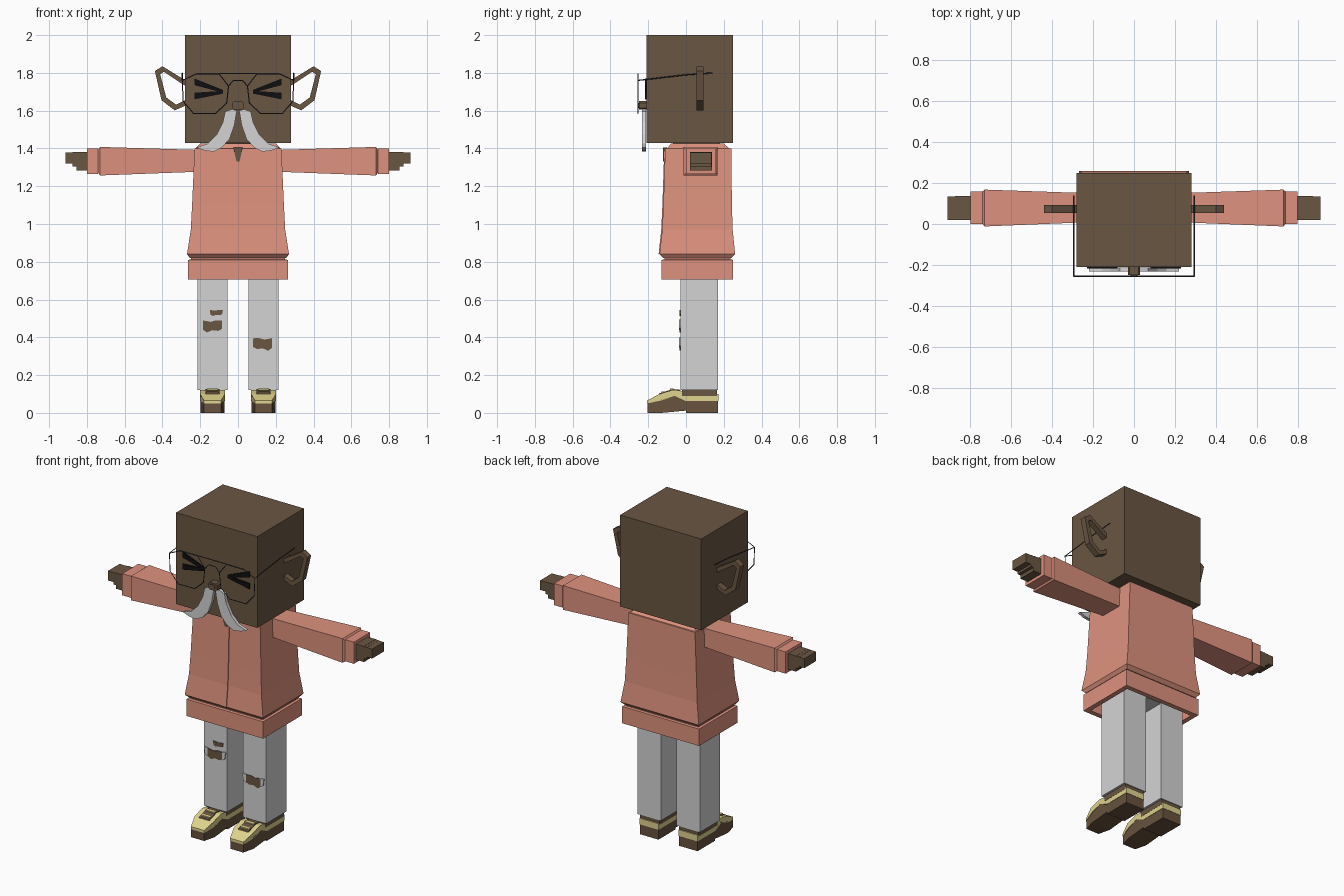
import bpy, bmesh
from mathutils import Vector

cube = bpy.data.objects.get("Cube")
if cube:
    bpy.data.objects.remove(cube, do_unlink=True)


def material(name, rgb):
    lin = [(c / 255 / 12.92) if c < 11 else ((c / 255 + 0.055) / 1.055) ** 2.4 for c in rgb]
    m = bpy.data.materials.new(name)
    m.use_nodes = True
    m.diffuse_color = (*lin, 1)
    m.node_tree.nodes["Principled BSDF"].inputs["Base Color"].default_value = (*lin, 1)
    return m


SKIN = material("brown skin", (106, 86, 66))
COAT = material("salmon knit", (222, 146, 126))
CLOTH = material("pale grey cloth", (212, 212, 212))
BLACK = material("black", (14, 14, 14))
WIRE = material("dark wire", (62, 64, 70))
SOLE = material("brown sole", (104, 83, 62))
STRAW = material("straw yellow", (224, 212, 142))


def finish(name, bm, mat):
    bmesh.ops.recalc_face_normals(bm, faces=bm.faces)
    me = bpy.data.meshes.new(name)
    bm.to_mesh(me)
    bm.free()
    me.materials.append(mat)
    ob = bpy.data.objects.new(name, me)
    bpy.context.collection.objects.link(ob)
    return ob


def loft(name, rings, mat, caps=True, closed=False):
    """Join equal-length rings of points into a skin."""
    bm = bmesh.new()
    vs = [[bm.verts.new(p) for p in r] for r in rings]
    pairs = list(zip(vs, vs[1:])) + ([(vs[-1], vs[0])] if closed else [])
    for a, b in pairs:
        for i in range(len(a)):
            j = (i + 1) % len(a)
            bm.faces.new((a[i], a[j], b[j], b[i]))
    if caps and not closed:
        bm.faces.new(vs[0])
        bm.faces.new(vs[-1])
    return finish(name, bm, mat)


def rect(x0, x1, y0, y1, z):
    return [(x0, y0, z), (x1, y0, z), (x1, y1, z), (x0, y1, z)]


def box(name, x0, x1, y0, y1, z0, z1, mat):
    return loft(name, [rect(x0, x1, y0, y1, z0), rect(x0, x1, y0, y1, z1)], mat)


def plate(name, pts, y0, y1, mat, s=1):
    """Outline in x, z given thickness along y."""
    return loft(name, [[(s * x, y, z) for x, z in pts] for y in (y0, y1)], mat)


def side_prism(name, pts, x0, x1, mat):
    """Outline in y, z given thickness along x."""
    return loft(name, [[(x, y, z) for y, z in pts] for x in (x0, x1)], mat)


def wire(name, pts, closed=False, r=0.003):
    cu = bpy.data.curves.new(name, "CURVE")
    cu.dimensions = "3D"
    cu.bevel_depth = r
    cu.bevel_resolution = 0
    sp = cu.splines.new("POLY")
    sp.points.add(len(pts) - 1)
    for p, co in zip(sp.points, pts):
        p.co = (*co, 1)
    sp.use_cyclic_u = closed
    cu.materials.append(WIRE)
    ob = bpy.data.objects.new(name, cu)
    bpy.context.collection.objects.link(ob)


# Head, neck and nose
box("head", -0.28, 0.28, -0.21, 0.25, 1.43, 2.0, SKIN)
box("neck", -0.13, 0.13, -0.07, 0.18, 1.38, 1.44, SKIN)
nose = [(-0.03, 1.615), (-0.022, 1.605), (0.022, 1.605), (0.03, 1.615),
        (0.03, 1.64), (0.022, 1.65), (-0.022, 1.65), (-0.03, 1.64)]
plate("nose", nose, -0.25, -0.2, SKIN)
plate("nose_tip", [(x * 0.6, 1.628 + (z - 1.628) * 0.6) for x, z in nose], -0.255, -0.25, SKIN)

# Coat body, flaring toward the bottom
torso = [(0.82, 0.255, -0.12, 0.24), (0.84, 0.27, -0.14, 0.26), (0.97, 0.25, -0.126, 0.247),
         (1.1, 0.243, -0.12, 0.243), (1.4, 0.23, -0.11, 0.24)]
loft("coat_body", [rect(-w, w, f, b, z) for z, w, f, b in torso], COAT)
loft("coat_collar", [rect(-0.225, 0.225, -0.1, 0.23, 1.4), rect(-0.2, 0.2, -0.08, 0.2, 1.425)], COAT)
loft("coat_placket", [rect(-0.02, 0.02, f - 0.005, f + 0.01, z) for z, w, f, b in torso[1:]], COAT)
plate("open_neck", [(-0.025, 1.405), (0.025, 1.405), (0.008, 1.33), (-0.008, 1.33)], -0.122, -0.1, SKIN)

# Hollow ribbed hem
outer, inner = (-0.265, 0.265, -0.13, 0.25), (-0.235, 0.235, -0.1, 0.22)
loft("coat_hem", [rect(*outer, 0.705), rect(*outer, 0.81), rect(*inner, 0.815), rect(*inner, 0.705)],
     COAT, closed=True)
box("hem_band", -0.25, 0.25, -0.115, 0.235, 0.80, 0.83, COAT)
box("hips", -0.215, 0.215, -0.03, 0.17, 0.74, 0.81, CLOTH)

for s, side in ((1, "left"), (-1, "right")):
    # Ear ring
    ear = [(0.27, 1.755), (0.40, 1.835), (0.44, 1.81), (0.40, 1.67), (0.335, 1.602), (0.27, 1.63)]
    ear[3] = (0.405, 1.655)
    hole = [(0.27, 1.725), (0.393, 1.806), (0.412, 1.793), (0.38, 1.67), (0.328, 1.632), (0.27, 1.66)]
    ring = lambda pts, y: [(s * x, y, z) for x, z in pts]
    loft(side + "_ear", [ring(ear, 0.055), ring(ear, 0.092), ring(hole, 0.092), ring(hole, 0.055)],
         SKIN, closed=True)

    # Squinting eye strokes
    plate(side + "_eye_upper", [(0.23, 1.77), (0.23, 1.735), (0.08, 1.695), (0.08, 1.71)], -0.217, -0.208, BLACK, s)
    plate(side + "_eye_lower", [(0.23, 1.695), (0.23, 1.66), (0.08, 1.69), (0.08, 1.705)], -0.217, -0.208, BLACK, s)

    # Half of the moustache
    plate(side + "_moustache", [(0.006, 1.60), (0.03, 1.608), (0.068, 1.595), (0.08, 1.54), (0.115, 1.47),
          (0.16, 1.425), (0.22, 1.405), (0.18, 1.39), (0.13, 1.383), (0.085, 1.405), (0.045, 1.45),
          (0.02, 1.52)], -0.232, -0.212, CLOTH, s)

    # Spectacles
    lens = [(0.05, 1.73), (0.1, 1.795), (0.22, 1.795), (0.295, 1.76),
            (0.29, 1.65), (0.235, 1.585), (0.12, 1.585), (0.06, 1.64)]
    wire(side + "_lens_rim", [(s * x, -0.255, z) for x, z in lens], True)
    wire(side + "_temple", [(s * 0.295, -0.255, 1.76), (s * 0.295, 0.0, 1.79), (s * 0.295, 0.14, 1.80)])

    # Sleeve, cuff and stepped hand
    def slab(name, x0, x1, a, b, mat):
        def cut(x, y0, y1, z0, z1):
            return [(s * x, y0, z0), (s * x, y1, z0), (s * x, y1, z1), (s * x, y0, z1)]
        loft(side + name, [cut(x0, *a), cut(x1, *b)], mat)
    end = (-0.012, 0.168, 1.257, 1.408)
    slab("_sleeve", 0.2, 0.73, (0.01, 0.15, 1.277, 1.392), end, COAT)
    slab("_sleeve_tuck", 0.73, 0.74, end, (0, 0.16, 1.27, 1.395), COAT)
    slab("_cuff", 0.74, 0.80, (0, 0.16, 1.265, 1.4), (0, 0.16, 1.265, 1.4), COAT)
    for n, (tip, low) in enumerate(((0.855, 1.283), (0.875, 1.305), (0.912, 1.32))):
        size = (0.02, 0.137 - 0.001 * n, low, 1.381 - 0.001 * n)
        slab("_hand_step_%d" % n, 0.79, tip, size, size, SKIN)

    # Trouser leg and ankle
    lo, hi = sorted((s * 0.055, s * 0.215))
    box(side + "_trouser_leg", lo, hi, -0.03, 0.17, 0.122, 0.8, CLOTH)
    lo, hi = sorted((s * 0.068, s * 0.202))
    box(side + "_ankle", lo, hi, -0.02, 0.165, 0.09, 0.124, SKIN)

    # Shoe: sole and straw upper, both narrowed at the toe
    def shoe_part(name, pts, half, mat):
        ob = side_prism(side + name, pts, s * 0.135 - half, s * 0.135 + half, mat)
        for v in ob.data.vertices:
            if v.co.y < -0.17:
                v.co.x = s * 0.135 + (v.co.x - s * 0.135) * 0.7
    shoe_part("_shoe_sole", [(-0.205, 0), (-0.13, 0), (0, 0.012), (0.0, 0), (0.17, 0), (0.17, 0.065),
              (0, 0.065), (-0.06, 0.092), (-0.13, 0.07), (-0.205, 0.05)], 0.064, SOLE)
    shoe_part("_shoe_upper", [(-0.206, 0.05), (-0.13, 0.066), (-0.06, 0.09), (0, 0.062), (0.172, 0.062),
              (0.172, 0.1), (0, 0.1), (-0.03, 0.118), (-0.07, 0.122), (-0.14, 0.1), (-0.206, 0.066)],
              0.066, STRAW)
    # Tongue and laces
    side_prism(side + "_shoe_tongue", [(-0.15, 0.09), (-0.14, 0.104), (-0.07, 0.126), (-0.03, 0.122),
               (-0.03, 0.1)], s * 0.135 - 0.036, s * 0.135 + 0.036, SOLE)
    for n, (y, z) in enumerate(((-0.12, 0.108), (-0.075, 0.122))):
        box(side + "_lace_%d" % n, s * 0.135 - 0.03, s * 0.135 + 0.03, y - 0.009, y + 0.009, z - 0.02, z + 0.006, STRAW)

# Spectacle bridge and brow bar
wire("brow_bar", [(-0.22, -0.255, 1.797), (0.22, -0.255, 1.797)])
wire("bridge", [(-0.05, -0.255, 1.73), (-0.025, -0.255, 1.76), (0.025, -0.255, 1.76), (0.05, -0.255, 1.73)])

# Ragged knee tears showing skin
tear = [(-0.055, 0.03), (-0.01, 0.022), (0.02, 0.03), (0.057, 0.028), (0.05, -0.015),
        (0.03, -0.026), (0.0, -0.022), (-0.03, -0.034), (-0.05, -0.02)]
for name, cx, cz, kx, kz in (("right_knee_tear", -0.135, 0.46, 1, 1),
                             ("right_thigh_tear", -0.115, 0.53, 0.62, 0.5),
                             ("left_knee_tear", 0.13, 0.365, -1, 1.05)):
    plate(name, [(cx + kx * x, cz + kz * z) for x, z in tear], -0.034, -0.027, SKIN)
# Loose cloth edges beside the knee tears
for name, cx, cz in (("right_knee_fray", -0.135, 0.46), ("left_knee_fray", 0.13, 0.365)):
    for s in (1, -1):
        plate(name, [(cx + s * x, cz + z) for x, z in ((0.05, 0.03), (0.074, 0.034), (0.068, -0.01), (0.05, -0.02))],
              -0.037, -0.028, CLOTH)
